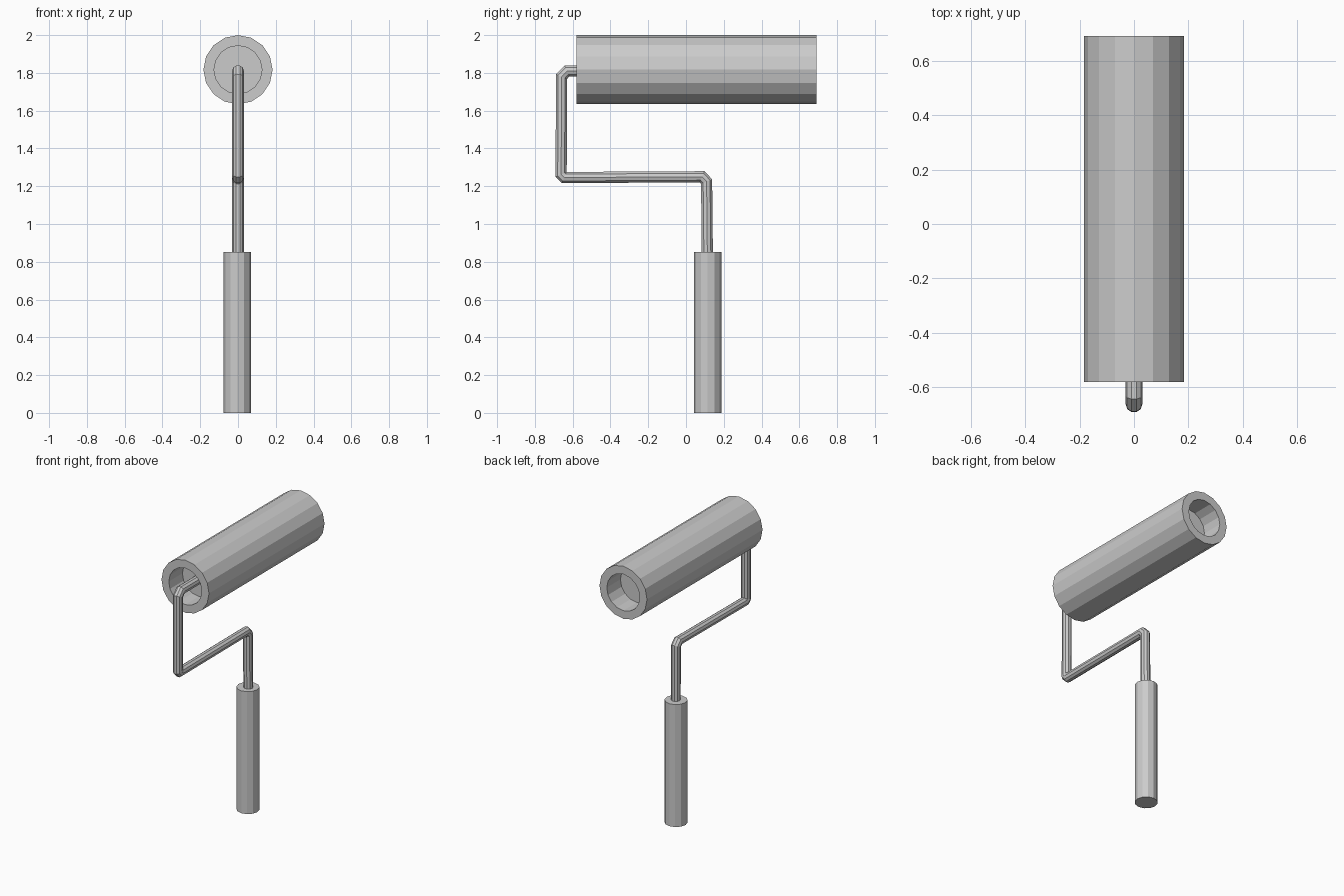
import bpy, bmesh
from math import cos, sin, tan, pi
from mathutils import Vector, Matrix

cube = bpy.data.objects.get("Cube")
if cube:
    bpy.data.objects.remove(cube)

grey = bpy.data.materials.new("plain grey")
grey.use_nodes = True
colour = (0.6, 0.6, 0.6, 1)
grey.diffuse_color = colour
grey.node_tree.nodes["Principled BSDF"].inputs["Base Color"].default_value = colour


def skin(name, rings):
    """Join successive rings of points into a capped, flat-shaded tube."""
    bm = bmesh.new()
    loops = [[bm.verts.new(p) for p in ring] for ring in rings]
    n = len(loops[0])
    for a, b in zip(loops, loops[1:]):
        for i in range(n):
            j = (i + 1) % n
            bm.faces.new((a[i], a[j], b[j], b[i]))
    bm.faces.new(loops[0])
    bm.faces.new(loops[-1])
    bmesh.ops.recalc_face_normals(bm, faces=bm.faces)
    mesh = bpy.data.meshes.new(name)
    bm.to_mesh(mesh)
    bm.free()
    mesh.materials.append(grey)
    obj = bpy.data.objects.new(name, mesh)
    bpy.context.collection.objects.link(obj)
    return obj


def circle(radius, sides):
    return [(radius * cos(2 * pi * i / sides), radius * sin(2 * pi * i / sides))
            for i in range(sides)]


# Roller sleeve: one closed profile with a recessed disc at each end
front, back, depth = -0.58, 0.69, 0.15
outer, inner, axis_z = 0.183, 0.127, 1.817
profile = [(inner, front + depth), (inner, front), (outer, front),
           (outer, back), (inner, back), (inner, back - depth)]
skin("roller", [[(x, y, axis_z + z) for x, z in circle(r, 16)] for r, y in profile])

# Handle grip
skin("handle", [[(x - 0.004, 0.115 + y, z) for x, y in circle(0.073, 12)]
                for z in (0, 0.852)])

# Bent wire arm: mitred sweep along a path in the side plane
path = [Vector((0, y, z)) for y, z in (
    (front + depth, 1.81), (-0.63, 1.81), (-0.659, 1.78), (-0.661, 1.262),
    (-0.645, 1.246), (0.085, 1.25), (0.109, 1.225), (0.113, 0.84))]
side = Vector((1, 0, 0))
rings = []
for i, p in enumerate(path):
    before = (p - path[max(i - 1, 0)]).normalized()
    after = (path[min(i + 1, len(path) - 1)] - p).normalized()
    along = (before + after).normalized()
    across = along.cross(side)
    stretch = 1 / max(along.dot(after), along.dot(before))
    rings.append([p + side * u + across * v * stretch for u, v in circle(0.031, 10)])
skin("wire_arm", rings)
